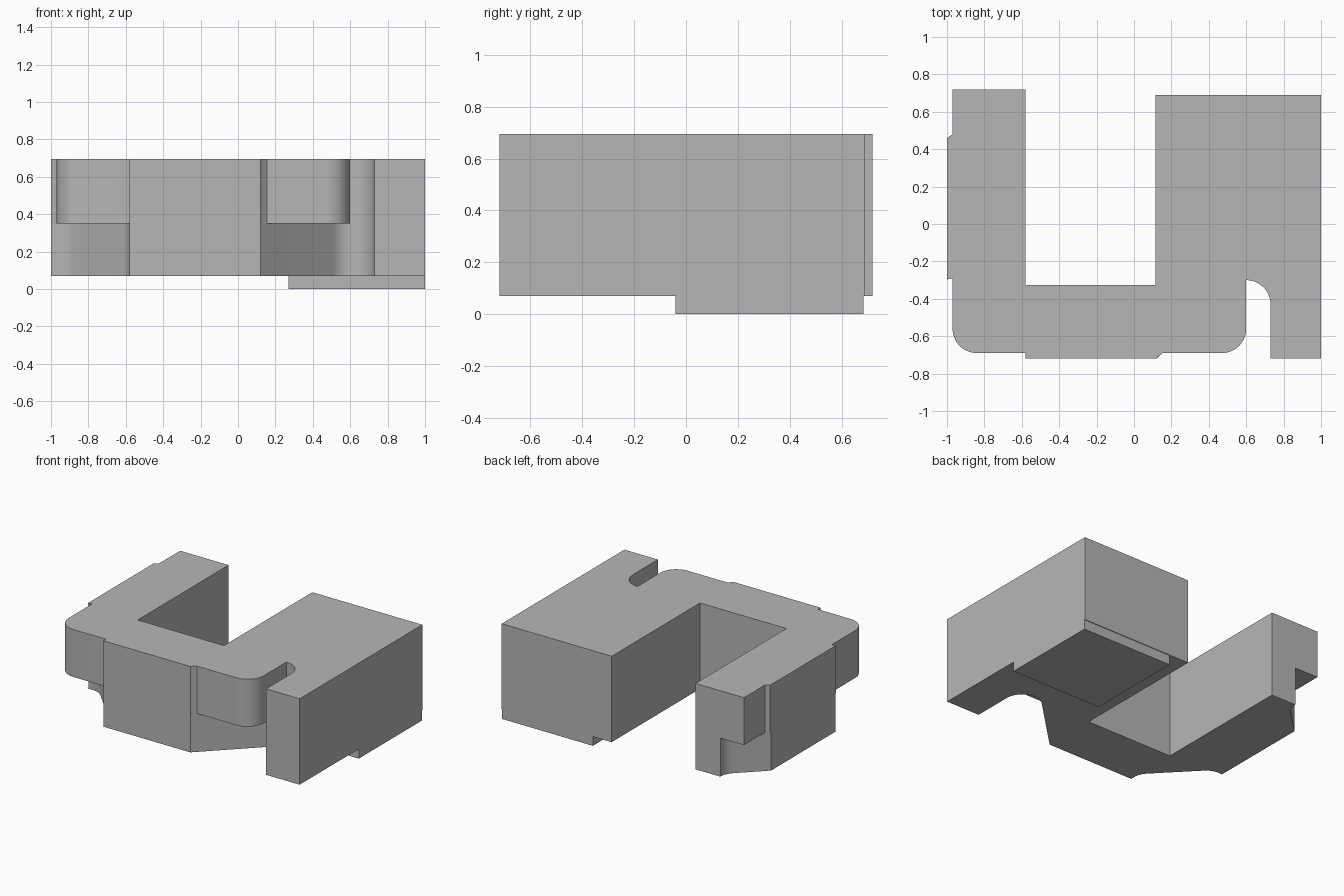
import bpy, bmesh
from math import cos, sin, radians

default_cube = bpy.data.objects.get("Cube")
if default_cube:
    bpy.data.objects.remove(default_cube)

BASE, STEP, TOP = 0.07, 0.35, 0.695
R = 0.13  # radius shared by every rounded corner

grey = bpy.data.materials.new("plain grey")
grey.use_nodes = True
grey.diffuse_color = (0.47, 0.47, 0.47, 1)
grey.node_tree.nodes["Principled BSDF"].inputs["Base Color"].default_value = (0.47, 0.47, 0.47, 1)


def arc(cx, cy, start, end, steps=14):
    """Points on a corner arc, angles in degrees."""
    angles = [radians(start + (end - start) * i / steps) for i in range(steps + 1)]
    return [(cx + R * cos(a), cy + R * sin(a)) for a in angles]


def prism(name, outline, z0, z1):
    """Extrude a counter-clockwise outline between two heights."""
    bm = bmesh.new()
    face = bm.faces.new([bm.verts.new((x, y, z0)) for x, y in outline])
    result = bmesh.ops.extrude_face_region(bm, geom=[face], use_keep_orig=True)
    for v in result["geom"]:
        if isinstance(v, bmesh.types.BMVert):
            v.co.z = z1
    bmesh.ops.recalc_face_normals(bm, faces=bm.faces)
    mesh = bpy.data.meshes.new(name)
    bm.to_mesh(mesh)
    bm.free()
    mesh.materials.append(grey)
    obj = bpy.data.objects.new(name, mesh)
    bpy.context.collection.objects.link(obj)
    bpy.ops.object.select_all(action='DESELECT')
    obj.select_set(True)
    bpy.context.view_layer.objects.active = obj
    bpy.ops.object.shade_smooth_by_angle(angle=radians(30))
    return obj


# Outline shared by both layers: wide arm, inner opening, narrow arm
arms = [(0.73, -0.72), (1, -0.72), (1, 0.69), (0.115, 0.69),
        (0.115, -0.325), (-0.58, -0.325), (-0.58, 0.72)]
front_face = [(-0.58, -0.72), (0.12, -0.72)]

# Upper layer: stepped edges and rounded outer corners
upper = (front_face + [(0.128, -0.71), (0.155, -0.69)]
         + arc(0.47, -0.56, -90, 0)
         + [(0.6, -0.3)] + arc(0.6, -0.43, 90, 0)[1:]
         + arms
         + [(-0.97, 0.72), (-0.97, 0.48), (-1, 0.46), (-1, -0.297), (-0.97, -0.29)]
         + arc(-0.84, -0.56, 180, 270)
         + [(-0.58, -0.69)])
prism("upper_body", upper, STEP, TOP)

# Lower layer: diagonal undercuts blending into round corners
lower = (front_face
         + arc(0.6, -0.43, 135, 0, 20)
         + arms
         + arc(-0.91, 0.72, 0, -45, 8)
         + [(-1, 0.45)]
         + arc(-0.97, -0.42, 103, 45, 8)
         + arc(-0.71, -0.69, 45, 0, 8))
prism("lower_body", lower, BASE, STEP)

# Raised pad under the wide arm
prism("bottom_pad", [(0.27, -0.04), (1, -0.04), (1, 0.685), (0.27, 0.685)], 0, BASE)
